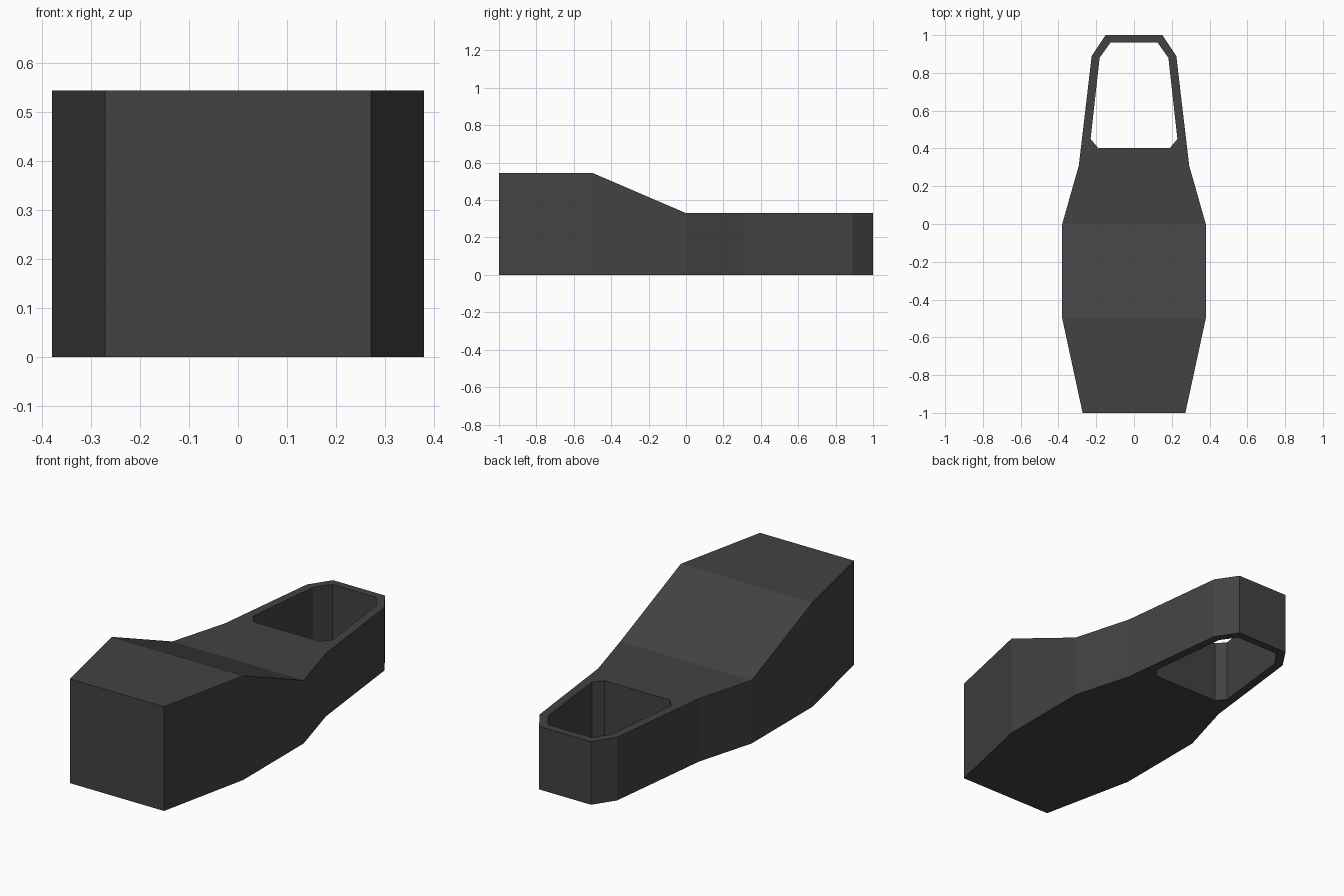
import bpy
import bmesh

cube = bpy.data.objects.get("Cube")
if cube:
    bpy.data.objects.remove(cube, do_unlink=True)

HIGH, LOW = 0.545, 0.33
SLOPE_START, SLOPE_END = -0.5, 0.0


def top_height(y):
    """Height of the top: high block, ramp, then low handle."""
    t = (y - SLOPE_START) / (SLOPE_END - SLOPE_START)
    return HIGH + (LOW - HIGH) * min(max(t, 0), 1)


# Half plan: outer edge from front to back, then the opening's edge
outer = [(0, -1), (0.272, -1), (0.38, -0.5), (0.38, 0), (0.292, 0.31),
         (0.224, 0.89), (0.15, 1), (0, 1)]
opening = [(0, 0.96), (0.125, 0.96), (0.182, 0.88), (0.23, 0.45),
           (0.19, 0.403), (0, 0.403)]

bm = bmesh.new()
base = bm.faces.new([bm.verts.new((x, y, 0)) for x, y in outer + opening])
result = bmesh.ops.extrude_face_region(bm, geom=[base])
for v in result["geom"]:
    if isinstance(v, bmesh.types.BMVert):
        v.co.z = HIGH

# Creases where the ramp begins and ends
for y in (SLOPE_START, SLOPE_END):
    bmesh.ops.bisect_plane(bm, geom=bm.verts[:] + bm.edges[:] + bm.faces[:],
                           dist=0.0001, plane_co=(0, y, 0), plane_no=(0, 1, 0))
for v in bm.verts:
    if v.co.z > 0.1:
        v.co.z = top_height(v.co.y)
bmesh.ops.recalc_face_normals(bm, faces=bm.faces[:])

# Open the centre plane so the mirrored halves join
inner_walls = [f for f in bm.faces if all(abs(v.co.x) < 0.0001 for v in f.verts)]
bmesh.ops.delete(bm, geom=inner_walls, context="FACES")

mesh = bpy.data.meshes.new("body_with_handle_loop")
bm.to_mesh(mesh)
bm.free()
body = bpy.data.objects.new("body_with_handle_loop", mesh)
bpy.context.collection.objects.link(body)
mirror = body.modifiers.new("mirror", "MIRROR")
mirror.use_clip = True

# Dark grey finish
grey = bpy.data.materials.new("dark_grey")
grey.use_nodes = True
color = (0.055, 0.055, 0.055, 1)
grey.diffuse_color = color
grey.node_tree.nodes["Principled BSDF"].inputs["Base Color"].default_value = color
mesh.materials.append(grey)
